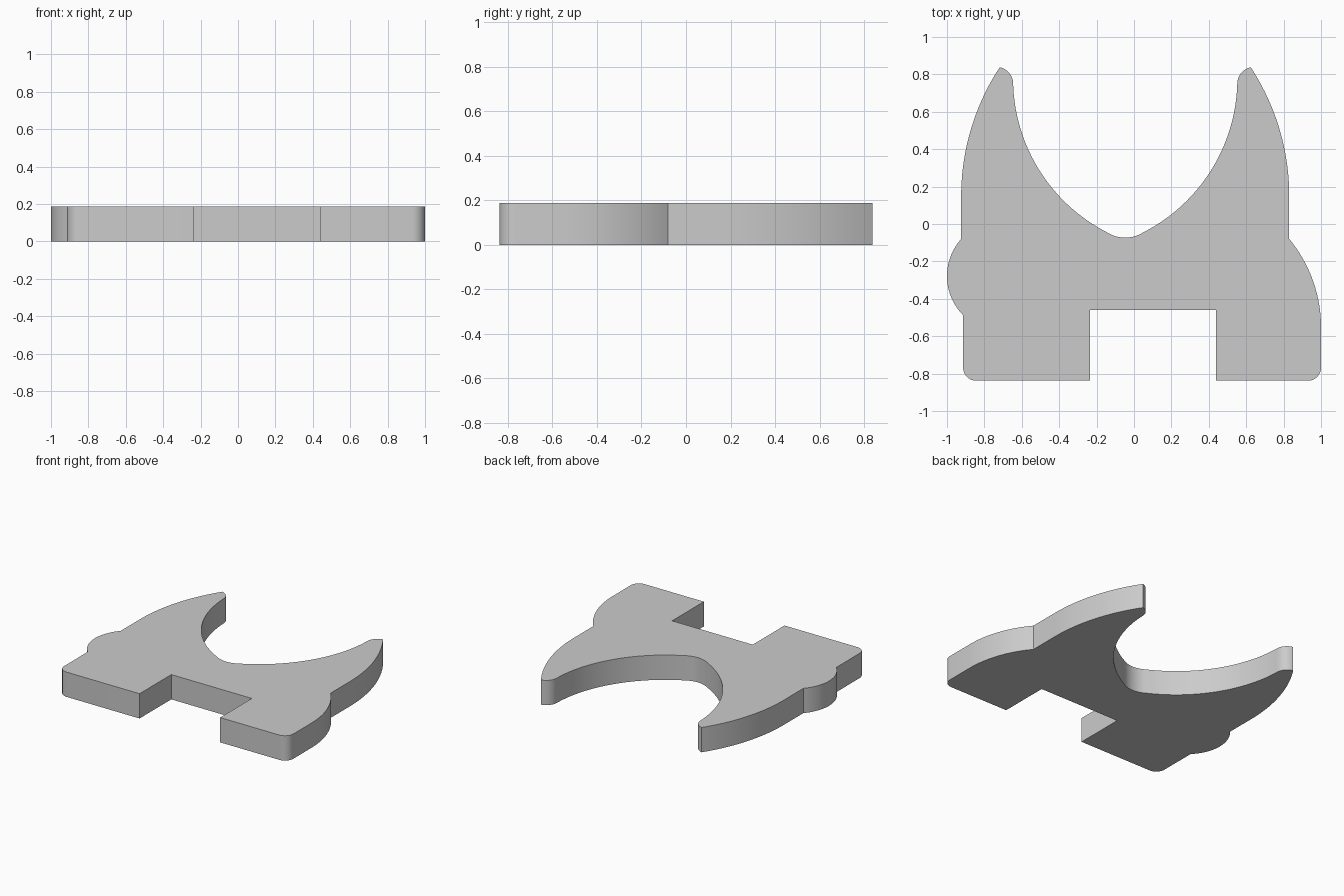
import bpy, bmesh, math
from mathutils import Vector

if "Cube" in bpy.data.objects:
    bpy.data.objects.remove(bpy.data.objects["Cube"])

HEIGHT = 0.187
AXIS = -0.047  # mirror line of the two horns


def arc(a, m, b, n=16):
    """Points on the circle through a, m, b, running from a to b."""
    a, m, b = Vector(a), Vector(m), Vector(b)
    p, q = m - a, b - a
    d = 2 * (p.x * q.y - p.y * q.x)
    c = a + Vector((q.y * p.length_squared - p.y * q.length_squared,
                    p.x * q.length_squared - q.x * p.length_squared)) / d
    r0 = a - c
    start = math.atan2(r0.y, r0.x)
    turn = math.atan2(b.y - c.y, b.x - c.x) - start
    mid = (math.atan2(m.y - c.y, m.x - c.x) - start) % math.tau
    turn %= math.tau
    if mid > turn:
        turn -= math.tau
    return [(c.x + r0.length * math.cos(start + turn * i / n),
             c.y + r0.length * math.sin(start + turn * i / n)) for i in range(n + 1)]


def corner(cx, cy, r, start):
    """Quarter-round corner, counter-clockwise."""
    return [(cx + r * math.cos(math.radians(start + 90 * i / 8)),
             cy + r * math.sin(math.radians(start + 90 * i / 8))) for i in range(9)]


# Right horn: outer curve, rounded tip, inner curve, down to the saddle
horn = arc((0.83, 0.15), (0.78, 0.5), (0.624, 0.838), 24)
horn += arc((0.624, 0.838), (0.574, 0.809), (0.552, 0.745), 8)[1:]
horn += arc((0.552, 0.745), (0.358, 0.21), (0.053, -0.043), 32)[1:]
left_horn = [(2 * AXIS - x, y) for x, y in reversed(horn)]
saddle = arc(horn[-1], (AXIS, -0.073), left_horn[0], 12)[1:-1]

# Feet and notch, right flank, horns, left bump
outline = [(-0.235, -0.838), (-0.235, -0.46), (0.438, -0.46), (0.438, -0.838)]
outline += corner(0.93, -0.768, 0.07, 270)
outline += arc((1.0, -0.55), (0.961, -0.315), (0.83, -0.08), 20)
outline += horn + saddle + left_horn
outline += arc((-0.924, -0.08), (-1.0, -0.283), (-0.914, -0.487), 20)
outline += corner(-0.844, -0.768, 0.07, 180)

# Extrude the outline into the plate
bm = bmesh.new()
base = bm.faces.new([bm.verts.new((x, y, 0)) for x, y in outline])
top = bmesh.ops.extrude_face_region(bm, geom=[base])["geom"]
bmesh.ops.translate(bm, vec=(0, 0, HEIGHT),
                    verts=[g for g in top if isinstance(g, bmesh.types.BMVert)])
bmesh.ops.recalc_face_normals(bm, faces=bm.faces)
mesh = bpy.data.meshes.new("horned_plate")
bm.to_mesh(mesh)
bm.free()
plate = bpy.data.objects.new("horned_plate", mesh)
bpy.context.collection.objects.link(plate)
bpy.context.view_layer.objects.active = plate
plate.select_set(True)
bpy.ops.object.shade_smooth_by_angle(angle=math.radians(25))
